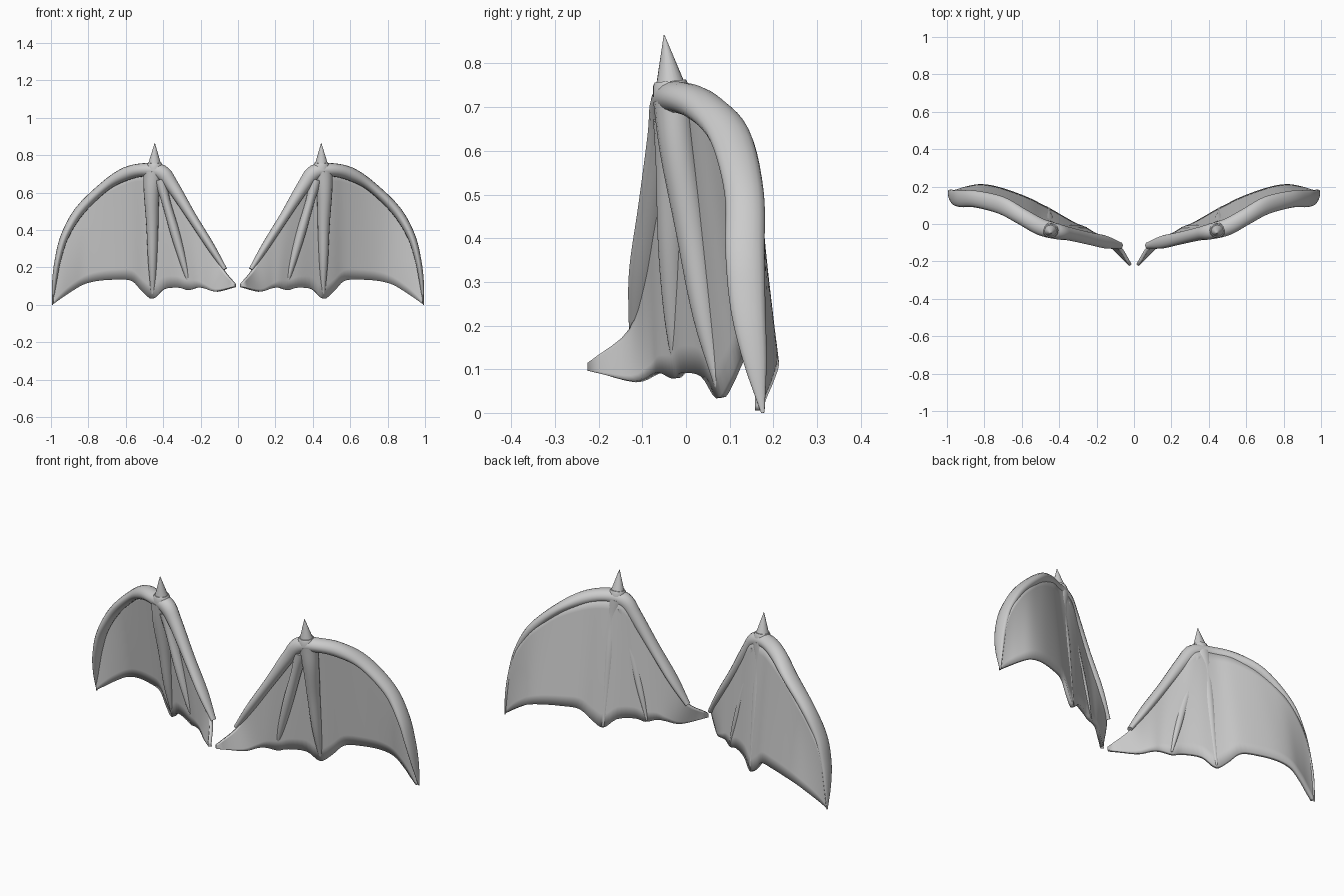
import bpy, math
from mathutils import Vector

if "Cube" in bpy.data.objects:
    bpy.data.objects.remove(bpy.data.objects["Cube"])


def spline(pts, steps):
    """Catmull-Rom through tuples of any length."""
    p = [Vector(q) for q in pts]
    p = [2 * p[0] - p[1]] + p + [2 * p[-1] - p[-2]]
    out = []
    for i in range(1, len(p) - 2):
        a, b, c, d = p[i - 1:i + 3]
        for s in range(steps):
            t = s / steps
            out.append(0.5 * (2 * b + (c - a) * t + (2 * a - 5 * b + 4 * c - d) * t * t
                              + (3 * b - a - 3 * c + d) * t ** 3))
    return out + [p[-2]]


def finish(name, verts, faces, thickness=0, angle=40):
    me = bpy.data.meshes.new(name)
    me.from_pydata([tuple(v) for v in verts], [], faces)
    ob = bpy.data.objects.new(name, me)
    bpy.context.collection.objects.link(ob)
    bpy.ops.object.select_all(action='DESELECT')
    ob.select_set(True)
    bpy.context.view_layer.objects.active = ob
    bpy.ops.object.mode_set(mode='EDIT')
    bpy.ops.mesh.select_all(action='SELECT')
    if not thickness:
        bpy.ops.mesh.normals_make_consistent(inside=False)
    bpy.ops.object.mode_set(mode='OBJECT')
    bpy.ops.object.shade_smooth_by_angle(angle=math.radians(angle))
    if thickness:
        m = ob.modifiers.new("Thickness", 'SOLIDIFY')
        m.thickness, m.offset = thickness, 1
    ob.modifiers.new("Mirror", 'MIRROR').use_mirror_merge = False
    return ob


def tube(name, pts, steps=5, sides=16, angle=60):
    """Tapered sweep; each point is x, y, z, half width, half depth."""
    path = spline(pts, steps) if steps > 1 else [Vector(p) for p in pts]
    n = len(path)
    verts, faces = [], []
    for i, p in enumerate(path):
        c = Vector(p[:3])
        t = (Vector(path[min(i + 1, n - 1)][:3]) - Vector(path[max(i - 1, 0)][:3])).normalized()
        side = t.cross(Vector((0, 1, 0))).normalized()
        deep = side.cross(t)
        for k in range(sides):
            a = 2 * math.pi * k / sides
            verts.append(c + side * (p[3] * math.cos(a)) + deep * (p[4] * math.sin(a)))
    for i in range(n - 1):
        for k in range(sides):
            a, b = i * sides + k, i * sides + (k + 1) % sides
            faces.append((a, b, b + sides, a + sides))
    faces += [tuple(range(sides)), tuple(range((n - 1) * sides, n * sides))]
    return finish(name, verts, faces, angle=angle)


# Membrane: top edge and scalloped bottom edge, lofted
top = [(.012, -.215, .113), (.075, -.115, .19), (.15, -.08, .32), (.25, -.055, .49),
       (.33, -.03, .62), (.38, -.01, .70), (.42, 0, .735), (.46, .01, .735),
       (.50, .025, .73), (.56, .06, .715), (.64, .10, .68), (.71, .13, .635),
       (.79, .16, .56), (.86, .175, .48), (.94, .18, .33), (.985, .18, .12)]
bottom = [(.012, -.213, .095), (.11, -.115, .07), (.17, -.065, .088), (.21, -.045, .093),
          (.26, -.015, .08), (.31, .005, .093), (.39, .05, .085), (.45, .085, .035),
          (.50, .11, .07), (.56, .14, .13), (.65, .175, .137), (.75, .205, .13),
          (.83, .213, .11), (.90, .20, .07), (.95, .185, .035), (.99, .175, .005)]
T, B, rows = spline(top, 4), spline(bottom, 4), 10
verts = [a.lerp(b, j / rows) for a, b in zip(T, B) for j in range(rows + 1)]
faces = []
for i in range(len(T) - 1):
    for j in range(rows):
        q = i * (rows + 1) + j
        faces.append((q, q + 1, q + rows + 2, q + rows + 1))
finish("wing_membrane", verts, faces, thickness=.018)

# Leading arm, arching from the root over the wrist to the outer tip
tube("wing_arm", [(.07, -.115, .19, .012, .016), (.15, -.097, .318, .022, .034),
                  (.25, -.075, .475, .026, .034), (.35, -.052, .635, .035, .036),
                  (.41, -.04, .708, .042, .042), (.50, -.015, .722, .036, .045),
                  (.60, .04, .70, .036, .045), (.71, .10, .635, .028, .048),
                  (.845, .133, .505, .027, .045), (.925, .135, .37, .022, .045),
                  (.963, .142, .24, .017, .04), (.982, .158, .12, .012, .027),
                  (.992, .176, .0, .003, .004)])

# Finger bones in front of the membrane
tube("main_finger", [(.452, -.03, .715, .055, .045), (.462, -.018, .60, .042, .042),
                     (.458, .012, .42, .032, .036), (.457, .042, .22, .023, .026),
                     (.455, .08, .04, .008, .008)])
tube("inner_finger", [(.415, -.035, .67, .035, .04), (.387, -.035, .56, .024, .034),
                      (.335, -.034, .38, .025, .03), (.29, -.028, .22, .018, .022),
                      (.255, -.022, .088, .005, .006)])

# Wrist claw with its collar
tube("claw_collar", [(.446, -.034, .725, .044, .042), (.446, -.035, .75, .042, .041),
                     (.446, -.036, .76, .036, .036)], steps=1, sides=20, angle=30)
tube("wrist_claw", [(.446, -.035, .745, .037, .035), (.445, -.05, .865, .001, .001)],
     steps=1, sides=20, angle=40)
